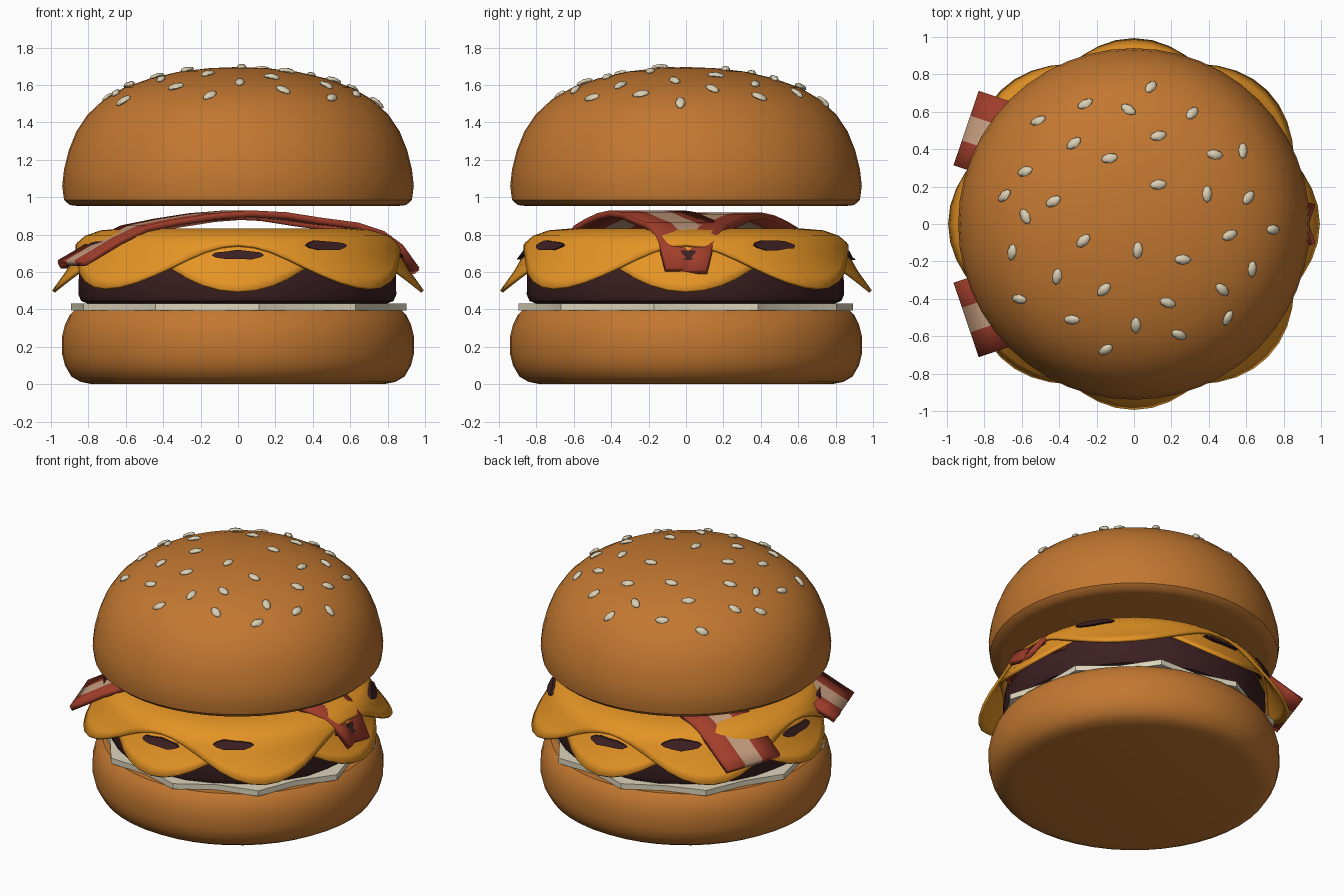
import bpy, bmesh, math, random
from mathutils import Vector

if "Cube" in bpy.data.objects:
    bpy.data.objects.remove(bpy.data.objects["Cube"])

random.seed(4)


def mat(name, rgb):
    m = bpy.data.materials.new(name)
    m.diffuse_color = (*rgb, 1)
    m.use_nodes = True
    m.node_tree.nodes["Principled BSDF"].inputs["Base Color"].default_value = m.diffuse_color
    return m


BUN = mat("toasted bun", (0.54, 0.185, 0.03))
CHEESE = mat("melted cheese", (0.78, 0.295, 0.018))
MEAT = mat("grilled meat", (0.045, 0.014, 0.016))
CREAM = mat("pale onion", (0.72, 0.66, 0.50))
SEED = mat("sesame", (0.70, 0.62, 0.45))
RED = mat("bacon red", (0.36, 0.048, 0.024))
FAT = mat("bacon fat", (0.60, 0.36, 0.23))


def build(name, verts, faces, mats, angle=40, thick=0):
    me = bpy.data.meshes.new(name)
    me.from_pydata(verts, [], faces)
    bm = bmesh.new()
    bm.from_mesh(me)
    bmesh.ops.remove_doubles(bm, verts=bm.verts, dist=1e-5)
    bmesh.ops.recalc_face_normals(bm, faces=bm.faces)
    bm.to_mesh(me)
    bm.free()
    ob = bpy.data.objects.new(name, me)
    bpy.context.collection.objects.link(ob)
    for m in mats:
        me.materials.append(m)
    if thick:
        s = ob.modifiers.new("thickness", 'SOLIDIFY')
        s.thickness = thick
        s.offset = 0
    bpy.ops.object.select_all(action='DESELECT')
    ob.select_set(True)
    bpy.context.view_layer.objects.active = ob
    if angle:
        bpy.ops.object.shade_smooth_by_angle(angle=math.radians(angle))
    return ob


def grid_faces(rows, cols, wrap=False):
    return [(i * cols + j, i * cols + (j + 1) % cols,
             (i + 1) * cols + (j + 1) % cols, (i + 1) * cols + j)
            for i in range(rows - 1) for j in range(cols if wrap else cols - 1)]


def lathe(name, prof, m, n=48, wobble=0):
    rim = [1 + random.uniform(-wobble, 0) for _ in range(n)]
    v = [(r * rim[j] * math.cos(2 * math.pi * j / n), r * rim[j] * math.sin(2 * math.pi * j / n), z)
         for r, z in prof for j in range(n)]
    f = grid_faces(len(prof), n, True)
    f += [tuple(range(n)), tuple(range((len(prof) - 1) * n, len(prof) * n))]
    return build(name, v, f, [m])


def lerp_path(path, x, axis=0):
    """Value of the other axis where the path passes x."""
    for a, b in zip(path, path[1:]):
        lo, hi = sorted((a[axis], b[axis]))
        if lo <= x <= hi and hi > lo:
            t = (x - a[axis]) / (b[axis] - a[axis])
            return a[1 - axis] + t * (b[1 - axis] - a[1 - axis])
    return path[-1][1 - axis]


# Buns
lathe("bottom_bun", [(0.78, 0), (0.84, 0.012), (0.89, 0.04), (0.925, 0.1), (0.94, 0.16), (0.94, 0.26),
                     (0.925, 0.32), (0.90, 0.37), (0.875, 0.395), (0.80, 0.395)], BUN)
DOME = [(0.94, 1.06), (0.93, 1.15), (0.905, 1.25), (0.865, 1.35), (0.805, 1.44), (0.72, 1.52),
        (0.61, 1.585), (0.47, 1.635), (0.31, 1.672), (0.15, 1.69), (0.02, 1.695)]
lathe("top_bun", [(0.85, 0.952), (0.90, 0.958), (0.93, 0.985)] + DOME, BUN)

# Sesame seeds lying on the dome
SEEDS = [(-.51, .55), (-.26, .64), (-.03, .61), (.09, .73), (.31, .59), (.13, .47), (.43, .37), (.58, .39),
         (-.32, .43), (-.13, .35), (-.58, .28), (-.69, .15), (-.58, .04), (-.43, .12), (.13, .21),
         (.39, .16), (.61, .14), (.74, -.03), (.51, -.06), (.63, -.24), (.47, -.35), (.5, -.5),
         (.26, -.19), (.02, -.14), (-.27, -.09), (-.65, -.15), (-.61, -.4), (-.41, -.28), (-.16, -.35),
         (.18, -.42), (.24, -.59), (.01, -.54), (-.33, -.51), (-.15, -.67)]
sv, sf = [], []
for x, y in SEEDS:
    r = math.hypot(x, y)
    z = lerp_path(DOME, r)
    slope = (lerp_path(DOME, r - 0.04) - lerp_path(DOME, r + 0.04)) / 0.08
    n = Vector((x / r * slope, y / r * slope, 1)).normalized()
    a = random.uniform(0, math.pi)
    u = Vector((math.cos(a), math.sin(a), 0))
    u = (u - n * u.dot(n)).normalized()
    w = n.cross(u)
    base = len(sv)
    for k in range(5):
        t = math.pi * k / 4
        for j in range(6):
            p = 2 * math.pi * j / 6
            sv.append(Vector((x, y, z)) + u * 0.045 * math.cos(t)
                      + (w * 0.027 * math.cos(p) + n * 0.018 * math.sin(p)) * max(math.sin(t), 0.05)
                      + n * 0.006)
    sf += [tuple(base + i for i in f) for f in grid_faces(5, 6, True)]
    sf += [tuple(range(base, base + 6)), tuple(range(base + 24, base + 30))]
build("sesame_seeds", sv, sf, [SEED], 60)

# Jagged onion layer
N = 20
star = [((0.91 if j % 2 else 0.83) + random.uniform(-.01, .01), 2 * math.pi * (j + 0.4) / N) for j in range(N)]
ov = [(r * math.cos(a), r * math.sin(a), z) for z in (0.393, 0.432) for r, a in star]
build("onion_layer", ov, grid_faces(2, N, True) + [tuple(range(N)), tuple(range(N, 2 * N))], [CREAM], 30)

# Patty
lathe("patty", [(0.80, 0.43), (0.84, 0.445), (0.855, 0.48), (0.85, 0.66), (0.83, 0.70), (0.78, 0.74), (0.6, 0.755)],
      MEAT, 32, 0.015)

# Two square cheese slices, each draped along one profile with low corners
DRAPE = [(0, 0.79), (0.4, 0.805), (0.6, 0.808), (0.72, 0.798), (0.80, 0.77), (0.845, 0.73), (0.868, 0.68),
         (0.89, 0.63), (0.93, 0.575), (0.99, 0.49)]


def slice_of_cheese(name, turn, lift):
    n, v = 64, []
    for k in range(len(DRAPE)):
        for j in range(n):
            a = 2 * math.pi * j / n
            z_edge = 0.61 - 0.115 * math.cos(4 * (a - turn))
            r_edge = lerp_path(DRAPE[2:], z_edge, 1)
            r, z = DRAPE[k]
            if k >= 4:      # spread the last rows evenly down to the wavy edge
                r = 0.80 + (r_edge - 0.80) * (k - 4) / 5
                z = lerp_path(DRAPE, r)
            r += lift * min(1, r)
            v.append((r * math.cos(a), r * math.sin(a), z + lift))
    return build(name, v, grid_faces(len(DRAPE), n, True), [CHEESE], 60, 0.018)


slice_of_cheese("lower_cheese", 0, 0)
slice_of_cheese("upper_cheese", math.pi / 4, 0.016)

# Charred meat breaking through the cheese
mv, mf = [], []
for q in range(4):
    for off, r, z, wide, tall in ((0, 0.868, 0.69, 0.14, 0.025), (33, 0.86, 0.742, 0.13, 0.028)):
        a = math.radians(q * 90 + off)
        out = Vector((math.cos(a), math.sin(a), 0))
        side = Vector((-math.sin(a), math.cos(a), 0))
        ring = [(wide * math.cos(t), tall * math.sin(t) * random.uniform(0.7, 1.2))
                for t in [2 * math.pi * j / 12 for j in range(12)]]
        base = len(mv)
        for push in (-0.05, 0.022):
            for s, h in ring:
                lean = push - s * s * 0.55 - h * 0.7
                mv.append(out * (r + lean) + side * s + Vector((0, 0, z + h)))
        mf += [tuple(base + i for i in f) for f in grid_faces(2, 12, True)]
        mf += [tuple(range(base, base + 12)), tuple(range(base + 12, base + 24))]
build("meat_patches", mv, mf, [MEAT], 30)

# Bacon strips crossing toward the right side
WAVE = [(-0.93, 0.635), (-0.84, 0.685), (-0.72, 0.755), (-0.58, 0.82), (-0.4, 0.855), (-0.2, 0.885), (0, 0.90),
        (0.2, 0.89), (0.4, 0.86), (0.6, 0.835), (0.74, 0.79), (0.84, 0.72), (0.93, 0.60)]
for name, s, lift in (("bacon_back", 1, 0), ("bacon_front", -1, 0.012)):
    d = Vector((0.947, -0.32 * s, 0))
    w = Vector((0.32 * s, 0.947, 0))
    mid = Vector((0.0, 0.21 * s, 0))
    bv = [mid + d * (x / 0.99) + w * c + Vector((0, 0, z + lift))
          for x, z in WAVE for c in (-0.21, -0.07, 0.07, 0.21)]
    ob = build(name, bv, grid_faces(len(WAVE), 4), [RED, FAT], 40, 0.035)
    for p in ob.data.polygons:      # pale middle stripe
        p.material_index = 1 if abs((p.center - mid).dot(w)) < 0.07 else 0
